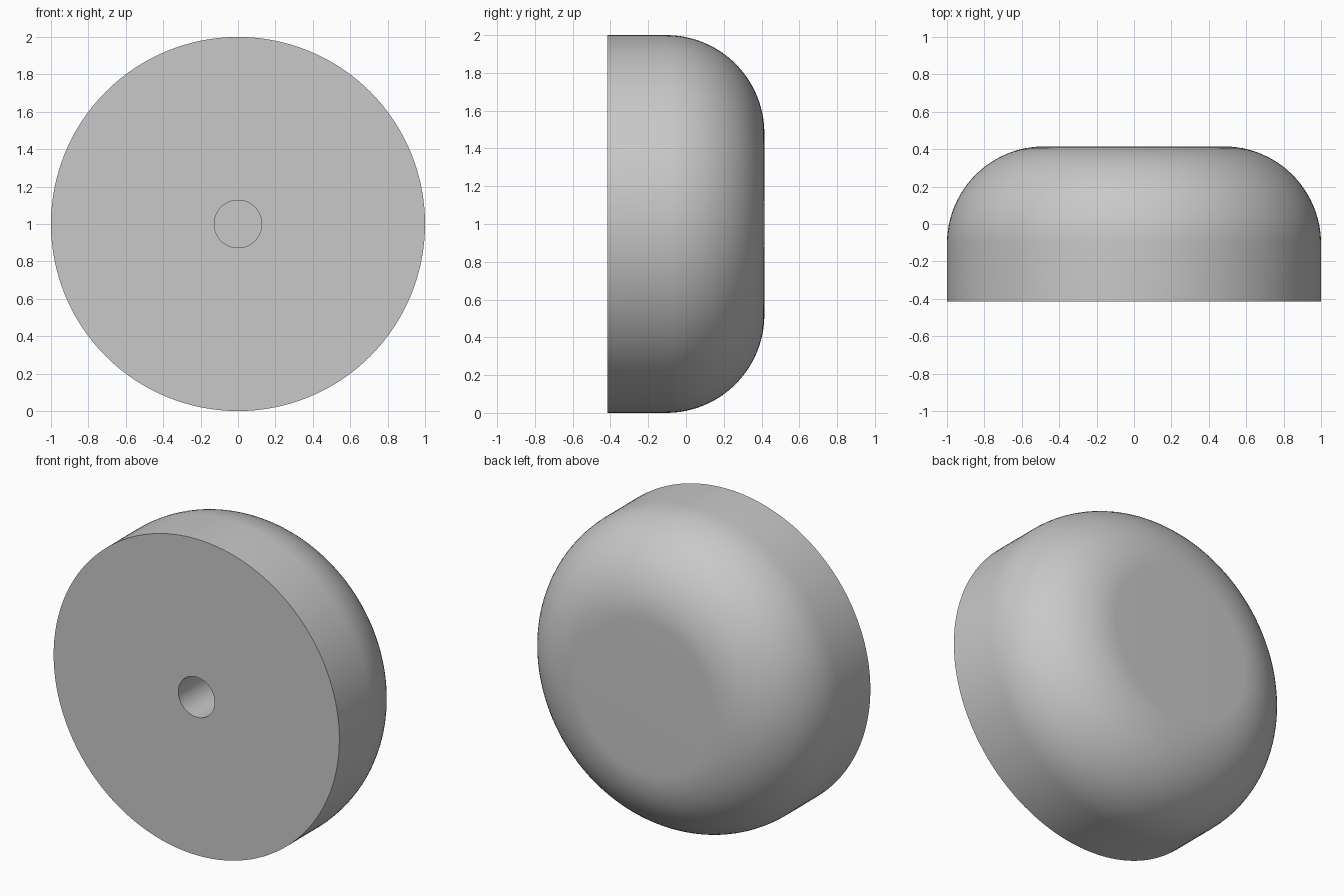
import bpy, bmesh, math
from mathutils import Matrix, Vector

cube = bpy.data.objects.get("Cube")
if cube:
    bpy.data.objects.remove(cube, do_unlink=True)

RADIUS, HALF_DEPTH, FILLET = 1.0, 0.415, 0.52
HOLE_RADIUS, HOLE_DEPTH = 0.127, 0.5
SEGMENTS, ARC_STEPS = 128, 24

# Plain grey finish
grey = bpy.data.materials.new("grey")
grey.use_nodes = True
colour = (0.58, 0.58, 0.58, 1)
grey.diffuse_color = colour
grey.node_tree.nodes["Principled BSDF"].inputs["Base Color"].default_value = colour

# Half section as (radius, y): blind hole, flat front, side, rounded back
profile = [(0, HOLE_DEPTH - HALF_DEPTH), (HOLE_RADIUS, HOLE_DEPTH - HALF_DEPTH),
           (HOLE_RADIUS, -HALF_DEPTH), (RADIUS, -HALF_DEPTH)]
for i in range(ARC_STEPS + 1):
    a = math.pi / 2 * i / ARC_STEPS
    profile.append((RADIUS - FILLET + FILLET * math.cos(a),
                    HALF_DEPTH - FILLET + FILLET * math.sin(a)))
profile.append((0, HALF_DEPTH))

# Turn the section around the front-to-back axis
bm = bmesh.new()
verts = [bm.verts.new((r, y, 0)) for r, y in profile]
edges = [bm.edges.new(pair) for pair in zip(verts, verts[1:])]
bmesh.ops.spin(bm, geom=verts + edges, cent=(0, 0, 0), axis=(0, 1, 0),
               angle=math.tau, steps=SEGMENTS, use_duplicate=False)
bmesh.ops.remove_doubles(bm, verts=bm.verts, dist=0.0001)
bmesh.ops.recalc_face_normals(bm, faces=bm.faces)
bmesh.ops.transform(bm, matrix=Matrix.Translation(Vector((0, 0, RADIUS))), verts=bm.verts)

mesh = bpy.data.meshes.new("rounded_knob")
bm.to_mesh(mesh)
bm.free()
mesh.materials.append(grey)
knob = bpy.data.objects.new("rounded_knob", mesh)
bpy.context.collection.objects.link(knob)

# Smooth curved walls, crisp rims
bpy.ops.object.select_all(action='DESELECT')
knob.select_set(True)
bpy.context.view_layer.objects.active = knob
bpy.ops.object.shade_smooth_by_angle(angle=math.radians(30))
